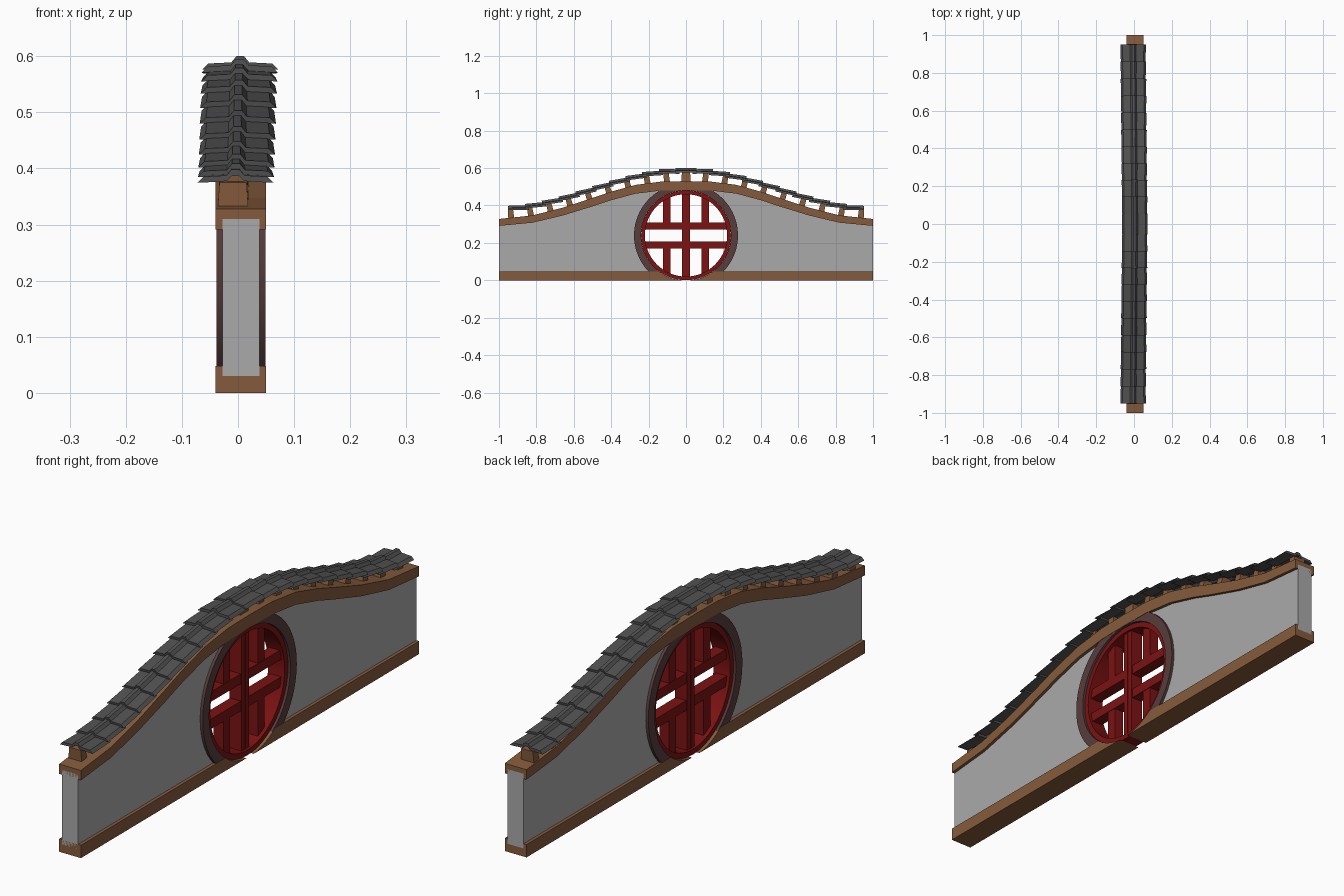
import bpy, bmesh, math
from mathutils import Matrix, Vector

if "Cube" in bpy.data.objects:
    bpy.data.objects.remove(bpy.data.objects["Cube"])

CX = 0.005          # wall centre line
CZ = 0.24           # centre height of the round window
R_HOLE = 0.241


def material(name, rgb):
    m = bpy.data.materials.new(name)
    m.diffuse_color = (*rgb, 1)
    m.use_nodes = True
    m.node_tree.nodes["Principled BSDF"].inputs["Base Color"].default_value = m.diffuse_color
    return m


PLASTER = material("grey plaster", (0.40, 0.40, 0.40))
WOOD = material("brown wood", (0.235, 0.105, 0.045))
DARK = material("dark frame wood", (0.095, 0.045, 0.045))
RED = material("red lacquer", (0.20, 0.006, 0.006))
TILE = material("charcoal tile", (0.083, 0.083, 0.083))


def finish(bm, name, mat, smooth=False):
    bmesh.ops.recalc_face_normals(bm, faces=bm.faces)
    me = bpy.data.meshes.new(name)
    bm.to_mesh(me)
    bm.free()
    me.materials.append(mat)
    ob = bpy.data.objects.new(name, me)
    bpy.context.collection.objects.link(ob)
    if smooth:
        bpy.ops.object.select_all(action='DESELECT')
        ob.select_set(True)
        bpy.context.view_layer.objects.active = ob
        bpy.ops.object.shade_smooth_by_angle(angle=math.radians(30))
    return ob


def slab(bm, pts, half):
    """Extrude a (y, z) outline across the wall thickness."""
    f = bm.faces.new([bm.verts.new((CX - half, y, z)) for y, z in pts])
    ext = bmesh.ops.extrude_face_region(bm, geom=[f])
    vs = [v for v in ext['geom'] if isinstance(v, bmesh.types.BMVert)]
    bmesh.ops.translate(bm, vec=(2 * half, 0, 0), verts=vs)


def box(bm, center, size, rot=0.0, taper=1.0):
    res = bmesh.ops.create_cube(bm, size=1)
    for v in res['verts']:
        k = taper if v.co.z > 0 else 1.0
        v.co = Vector((v.co.x * size[0] * k, v.co.y * size[1] * k, v.co.z * size[2]))
    mat = Matrix.Translation(center) @ Matrix.Rotation(rot, 4, 'X')
    bmesh.ops.transform(bm, matrix=mat, verts=res['verts'])


def ring(name, r0, r1, half, mat, a0=0.0, a1=360.0, n=64):
    """Flat round frame facing x, open when the angles do not close."""
    bm = bmesh.new()
    closed = a1 - a0 >= 360
    rows = []
    for i in range(n if closed else n + 1):
        a = math.radians(a0 + (a1 - a0) * i / n)
        rows.append([bm.verts.new((CX + x, r * math.cos(a), CZ + r * math.sin(a)))
                     for r, x in ((r0, -half), (r1, -half), (r1, half), (r0, half))])
    for i in range(n):
        p, q = rows[i], rows[(i + 1) % len(rows)]
        for j in range(4):
            k = (j + 1) % 4
            bm.faces.new((p[j], p[k], q[k], q[j]))
    if not closed:
        bm.faces.new(rows[0])
        bm.faces.new(rows[-1])
    return finish(bm, name, mat, True)


def arc(r, a0, a1, n):
    return [(r * math.cos(math.radians(a0 + (a1 - a0) * i / n)),
             CZ + r * math.sin(math.radians(a0 + (a1 - a0) * i / n))) for i in range(n + 1)]


# underside and top of the curved beam: y, z under, z over
BEAM = [(0, .482, .530), (.13, .480, .528), (.27, .463, .510), (.40, .428, .474),
        (.50, .395, .440), (.66, .346, .388), (.82, .308, .347), (1, .291, .328)]


def beam_top(y):
    y = abs(y)
    for (y0, _, a), (y1, _, b) in zip(BEAM, BEAM[1:]):
        if y <= y1:
            return a + (b - a) * (y - y0) / (y1 - y0)


def mirrored(pts):
    return [pts, [(-y, z) for y, z in pts]]


# plaster wall with round opening
bm = bmesh.new()
r = 0.252
low = math.degrees(math.asin((0.03 - CZ) / r))
half_wall = arc(r, low, 89.9, 28) + [(y, (a + b) / 2) for y, a, b in BEAM] + [(1, 0.03)]
for pts in mirrored(half_wall):
    slab(bm, pts, 0.033)
finish(bm, "plaster_wall", PLASTER)

# bottom sill, cut by the opening
bm = bmesh.new()
start = math.degrees(math.asin((0.048 - CZ) / R_HOLE))
end = math.degrees(math.asin((0.0 - CZ) / R_HOLE))
for pts in mirrored(arc(R_HOLE, start, end, 12) + [(1, 0), (1, 0.048)]):
    slab(bm, pts, 0.045)
finish(bm, "bottom_sill", WOOD)

# curved top beam
bm = bmesh.new()
over = [(-y, t) for y, _, t in reversed(BEAM)] + [(y, t) for y, _, t in BEAM[1:]]
under = [(y, u) for y, u, _ in reversed(BEAM)] + [(-y, u) for y, u, _ in BEAM[1:]]
slab(bm, over + under, 0.045)
finish(bm, "top_beam", WOOD)

# round window frames
ring("outer_window_frame", 0.240, 0.278, 0.0437, DARK, -56, 236)
ring("inner_window_frame", 0.220, 0.2398, 0.034, RED)

# window lattice
bm = bmesh.new()
for s in (-1, 1):
    box(bm, (CX, s * 0.0115, CZ), (0.05, 0.021, 0.455))
    zh = s * 0.051
    length = 2 * math.sqrt(0.229 ** 2 - zh ** 2)
    box(bm, (CX, 0, CZ + zh), (0.044, length, 0.037))
    for t in (-1, 1):
        top = math.sqrt(0.229 ** 2 - 0.102 ** 2)
        box(bm, (CX, t * 0.102, CZ + s * (0.051 + top) / 2), (0.04, 0.04, top - 0.051))
finish(bm, "window_lattice", RED)


# roof ridge line
def ridge(y):
    return 0.495 + 0.103 * math.cos(math.pi * y / 1.02)


def slope(y):
    return -0.103 * math.pi / 1.02 * math.sin(math.pi * y / 1.02)


def drift(y):
    return 0.004 - 0.009 * abs(y) / 0.95


# spacer blocks between beam and tiles
bm = bmesh.new()
for i in range(-9, 10):
    y = i * 0.104
    z0, z1 = beam_top(y) - 0.008, ridge(y) - 0.019
    wide = 0.05 if i == 0 else 0.032
    box(bm, (drift(y) - 0.004, y, (z0 + z1) / 2), (0.055, wide, z1 - z0),
        math.atan(slope(y)), 0.88)
finish(bm, "roof_blocks", WOOD)

# overlapping roof tiles
SECTION = [(.007, 0), (.016, -.011), (.057, -.013), (.068, -.024),
           (.055, -.0235), (.016, -.021), (.007, -.012)]
SECTION += [(-x, z) for x, z in reversed(SECTION)]
bm = bmesh.new()
for i in range(-10, 11):
    y = i * 0.0895
    s = (i > 0) - (i < 0)
    tilt = math.atan(slope(y) + 0.10 * s)
    length = 0.112
    ends = []
    for e in (-1, 1):
        k = 1.0 if e == s or s == 0 else 0.95     # lower end slightly wider
        row = []
        for x, z in SECTION:
            p = Matrix.Rotation(tilt, 3, 'X') @ Vector((x * k, e * length / 2, z))
            row.append(bm.verts.new(p + Vector((drift(y), y, ridge(y) + (0.002 if s == 0 else 0)))))
        ends.append(row)
    n = len(SECTION)
    for j in range(n):
        k = (j + 1) % n
        bm.faces.new((ends[0][j], ends[0][k], ends[1][k], ends[1][j]))
    bm.faces.new(ends[0])
    bm.faces.new(ends[1])
finish(bm, "roof_tiles", TILE)
